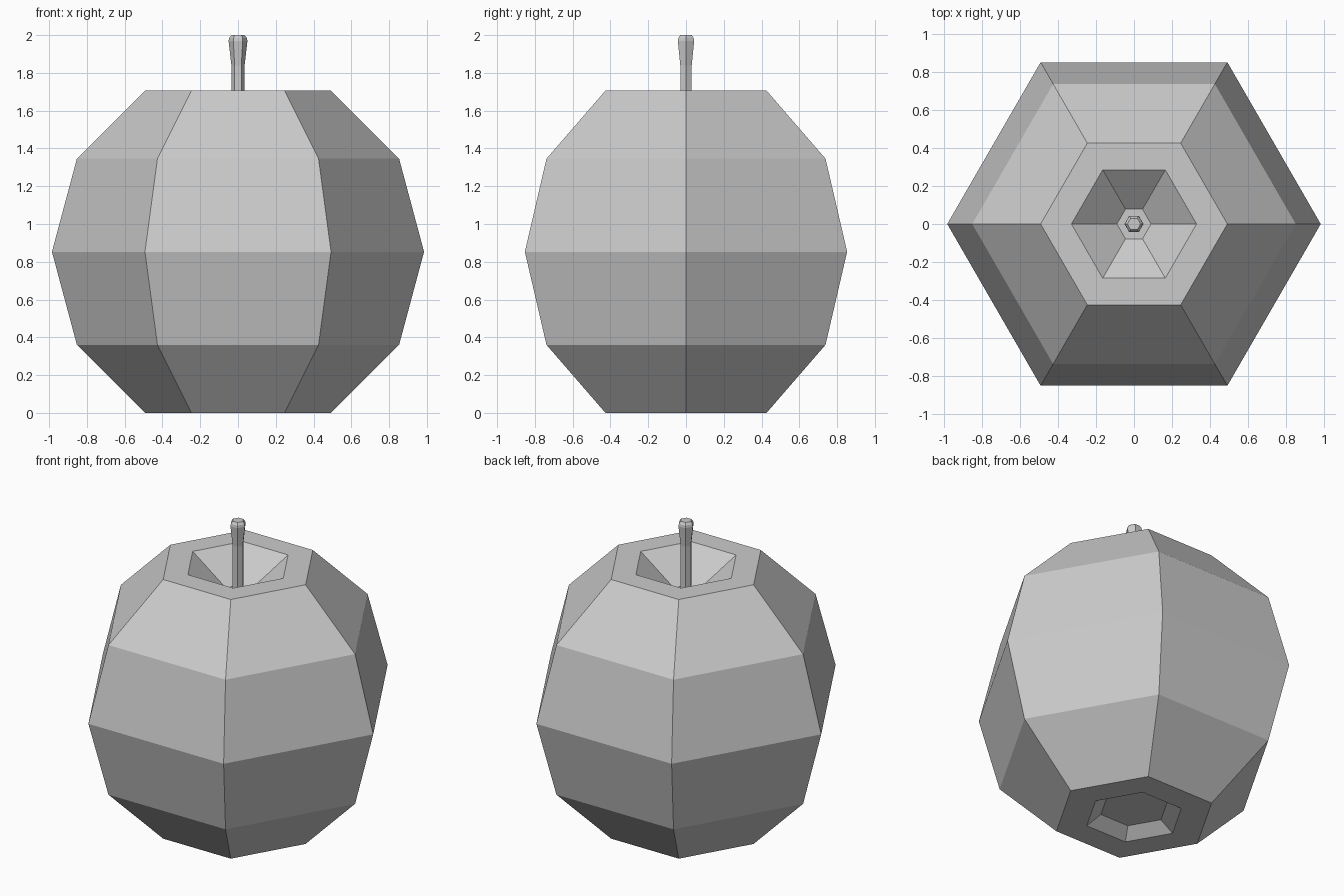
import bpy, bmesh
from math import pi, sin, cos

if "Cube" in bpy.data.objects:
    bpy.data.objects.remove(bpy.data.objects["Cube"])

SIDES = 6

def lathe(name, profile):
    """Closed six-sided solid from a bottom-to-top (radius, z) profile."""
    bm = bmesh.new()
    rings = [[bm.verts.new((r * cos(2 * pi * i / SIDES), r * sin(2 * pi * i / SIDES), z))
              for i in range(SIDES)] for r, z in profile]
    for a, b in zip(rings, rings[1:]):
        for i in range(SIDES):
            j = (i + 1) % SIDES
            bm.faces.new((a[i], a[j], b[j], b[i]))
    bm.faces.new(rings[0][::-1])
    bm.faces.new(rings[-1])
    mesh = bpy.data.meshes.new(name)
    bm.to_mesh(mesh)
    bm.free()
    obj = bpy.data.objects.new(name, mesh)
    bpy.context.collection.objects.link(obj)
    return obj

# Fruit body: low-poly sphere with flat rims, shallow base recess and top dimple
R, MID = 0.985, 0.853
sphere = [(R * cos(a * pi / 180), MID + R * sin(a * pi / 180)) for a in (-60, -30, 0, 30, 60)]
top = sphere[-1][1]
lathe("fruit_body", [(0.21, 0.06), (0.30, 0.0)] + sphere + [(0.33, top), (0.09, top - 0.175)])

# Stem: thin shaft flaring to a chamfered tip
lathe("stem", [(0.035, top - 0.175), (0.035, 1.84), (0.05, 1.97), (0.047, 1.985), (0.035, 2.0)])
